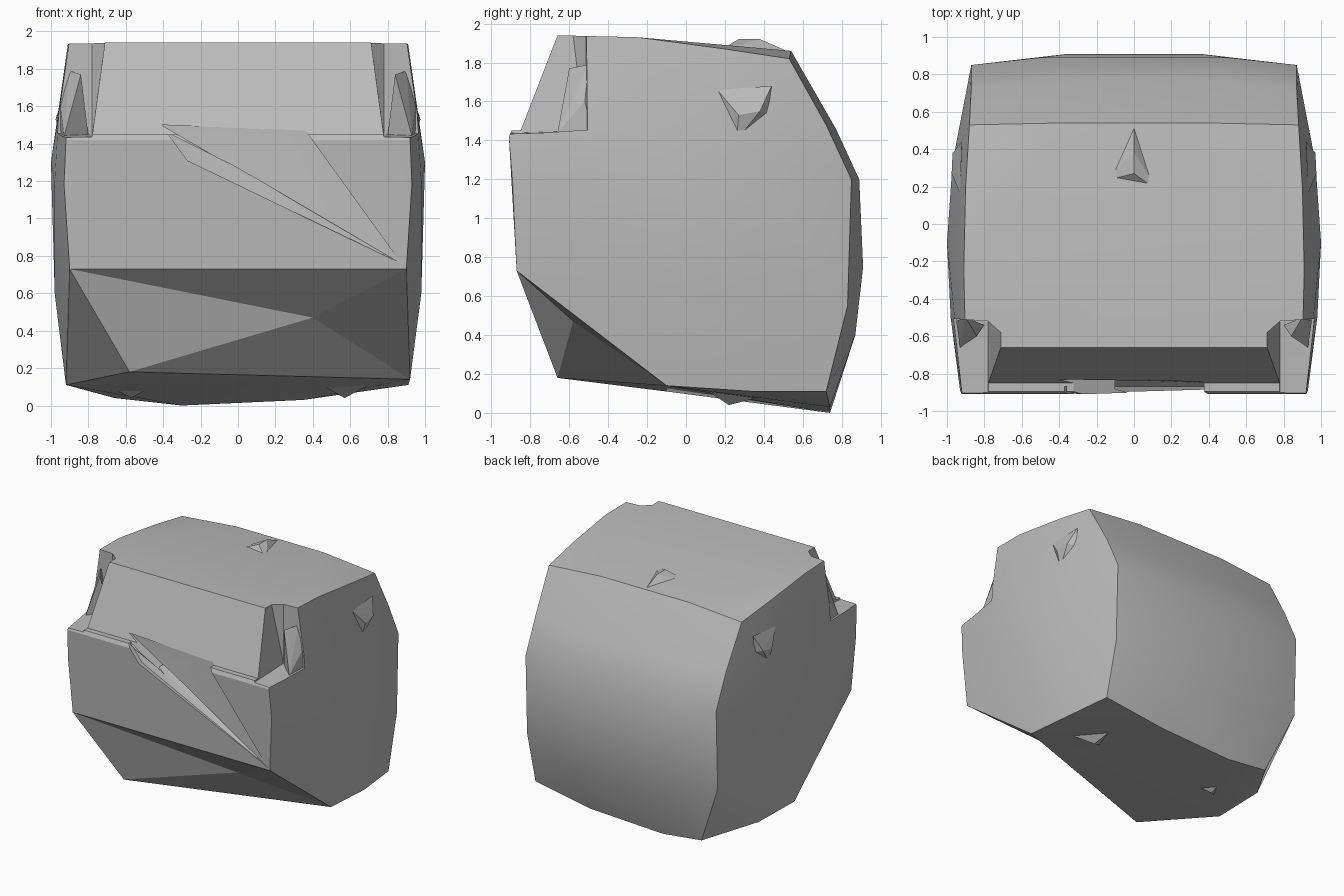
import bpy, bmesh, math

start = bpy.data.objects.get("Cube")
if start:
    bpy.data.objects.remove(start, do_unlink=True)

grey = bpy.data.materials.new("plain_grey")
grey.use_nodes = True
COLOUR = (0.5, 0.5, 0.5, 1)
grey.diffuse_color = COLOUR
grey.node_tree.nodes["Principled BSDF"].inputs["Base Color"].default_value = COLOUR


def hull(name, points):
    """Make a faceted solid wrapped around a few points."""
    bm = bmesh.new()
    for p in points:
        bm.verts.new(p)
    bmesh.ops.convex_hull(bm, input=bm.verts[:])
    loose = [v for v in bm.verts if not v.link_faces]
    bmesh.ops.delete(bm, geom=loose, context='VERTS')
    bmesh.ops.recalc_face_normals(bm, faces=bm.faces[:])
    mesh = bpy.data.meshes.new(name)
    bm.to_mesh(mesh)
    bm.free()
    mesh.materials.append(grey)
    obj = bpy.data.objects.new(name, mesh)
    bpy.context.collection.objects.link(obj)
    return obj


def flip(points, side):
    return [(x * side, y, z) for x, y, z in points]


def activate(obj):
    bpy.ops.object.select_all(action='DESELECT')
    obj.select_set(True)
    bpy.context.view_layer.objects.active = obj


def carve(obj, cutter):
    cutter.hide_render = True
    mod = obj.modifiers.new("carve", 'BOOLEAN')
    mod.operation = 'DIFFERENCE'
    mod.solver = 'EXACT'
    mod.object = cutter
    activate(obj)
    bpy.ops.object.modifier_apply(modifier=mod.name)
    bpy.data.objects.remove(cutter, do_unlink=True)


# Main block: mirrored outline and bulging flanks
half = [
    (.90, -.87, .73), (.93, -.89, 1.18), (.92, -.91, 1.42),
    (.90, -.66, 1.94), (.91, -.25, 1.93), (.90, .2, 1.87), (.88, .53, 1.82),
    (.87, .72, 1.48), (.87, .85, 1.2), (.87, .83, .55),
    (1, -.1, 1.3), (.98, -.1, .6), (.97, .33, 1.3), (.96, .3, .6),
    (.98, -.5, 1.2), (.96, -.5, 1.55),
    (.5, .89, 1.2), (.35, .91, .75), (.4, .87, .4), (.4, .54, 1.86),
    (.45, .77, 1.46), (.91, .35, .11),
]
bottom = [
    (.92, -.1, .14), (-.92, -.1, .11), (.87, .72, .11),
    (-.66, .74, .04), (-.3, .74, 0), (.35, .74, .03),
]
body = hull("body", half + flip(half, -1) + bottom)

# Sloping upper front panel
slope = [(-1.2, .0), (1.2, .0)]
carve(body, hull("slope_cutter", [
    (x, y, z) for x, _ in slope
    for y, z in ((-1.2, 1.45), (-.85, 1.45), (-.66, 1.94), (-.6, 2.1), (-1.2, 2.1))]))

# Open notches in the upper front corners
for side in (1, -1):
    notch = [
        (.78, -.86, 1.45), (.78, -.52, 1.45), (1.2, -.49, 1.46),
        (1.2, -1.1, 1.42), (.78, -1.1, 1.43),
        (.69, -.6, 2.1), (.78, -.52, 2.1), (1.2, -.49, 2.1),
        (1.2, -1.1, 2.1), (.69, -1.1, 2.1),
    ]
    carve(body, hull("notch_cutter", flip(notch, side)))

# Broad shallow dent and narrow diagonal crease on the front
dent = [(-.41, -.82, 1.5), (.36, -.84, 1.47), (.88, -.87, .75), (-.1, -.83, 1.34)]
carve(body, hull("dent_cutter", dent + [(x, -1.1, z) for x, y, z in dent]))
crease = [(-.38, 1.46), (-.27, 1.31), (.87, .76)]
carve(body, hull("crease_cutter",
                 [(x, -1.1, z) for x, z in crease] + [(x, -.87, z) for x, z in crease]
                 + [(0, -.8, 1.27)]))

# Lower front: folded chin with one low corner
top_right, top_left = (-.90, -.87, .73), (.90, -.87, .73)
low_left, low_right = bottom[0], bottom[1]
fold, tip = (.4, -.58, .47), (-.58, -.66, .18)
parts = [
    hull("chin_ridge", [top_right, top_left, low_left, low_right, fold]),
    hull("chin", [top_right, fold, tip, low_left, low_right]),
]

# Small three-sided nub on the top
parts.append(hull("top_nub", [
    (0, .54, 1.85), (-.16, .23, 1.86), (.14, .17, 1.86),
    (0, .27, 1.92), (0, .38, 1.92), (.05, .3, 1.8)]))

# Paired shards in the notches, flank nubs and underside nubs
pairs = {
    "notch_shard": [(.93, -.66, 1.44), (.8, -.54, 1.44), (.84, -.6, 1.77),
                    (.95, -.52, 1.6), (.9, -.5, 1.79), (.95, -.48, 1.44)],
    "flank_nub": [(.93, .16, 1.66), (.975, .27, 1.53), (.97, .38, 1.55),
                  (.92, .44, 1.68), (.92, .42, 1.54), (.94, .26, 1.4)],
    "underside_nub": [(.57, .22, .04), (.72, .1, .12), (.43, .13, .12),
                      (.55, .45, .1)],
}
for name, points in pairs.items():
    for side, label in ((1, "left_"), (-1, "right_")):
        parts.append(hull(label + name, flip(points, side)))

# Soft shading on the block, crisp edges on corners
activate(body)
bpy.ops.object.shade_smooth_by_angle(angle=math.radians(28))
